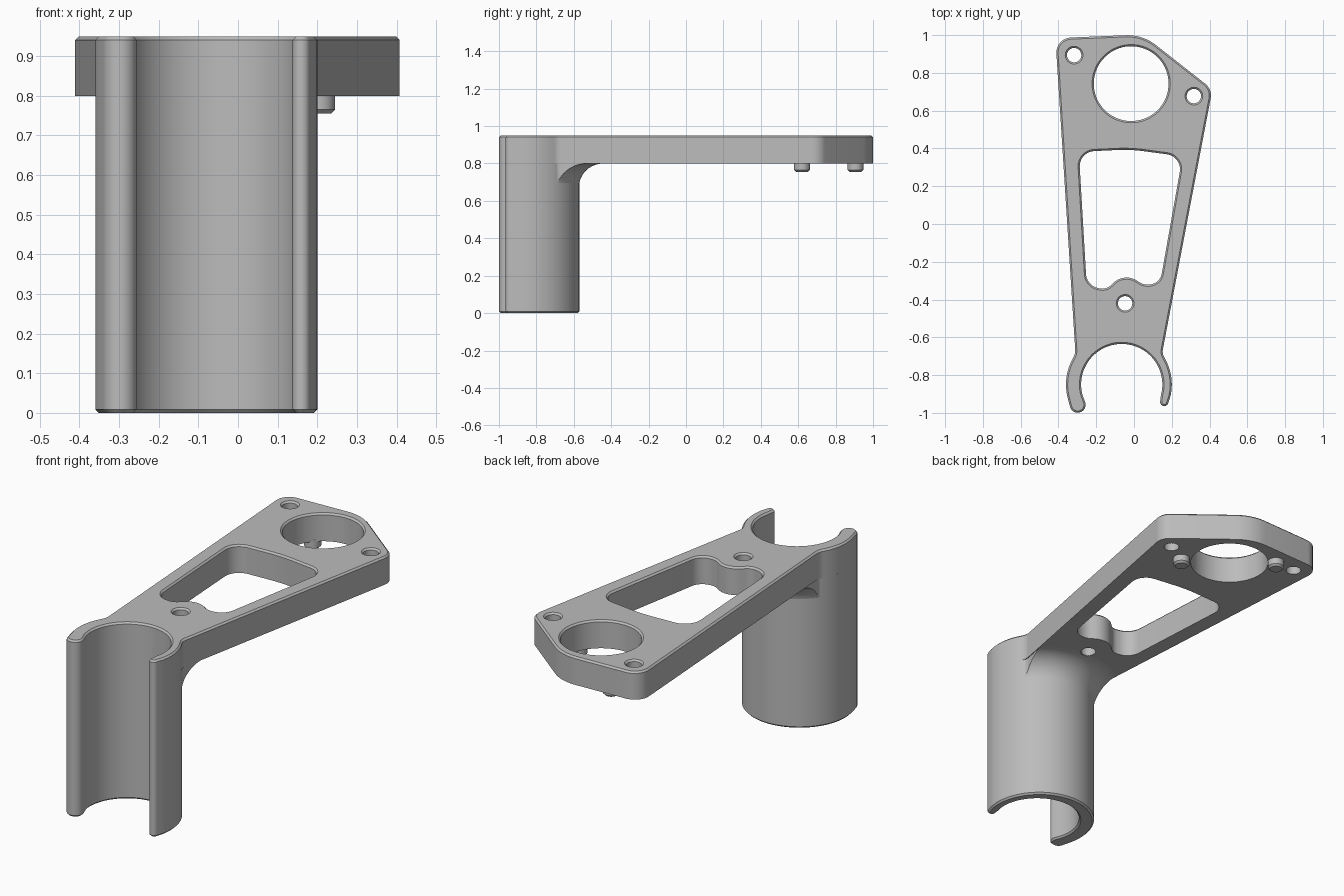
import bpy, bmesh
from math import cos, sin, radians, tan, pi
from mathutils import Vector

if "Cube" in bpy.data.objects:
    bpy.data.objects.remove(bpy.data.objects["Cube"])

grey = bpy.data.materials.new("plain_grey")
grey.use_nodes = True
COLOUR = (0.5, 0.5, 0.5, 1)
grey.diffuse_color = COLOUR
grey.node_tree.nodes["Principled BSDF"].inputs["Base Color"].default_value = COLOUR


def arc(cx, cy, r, start, end, n=24):
    """Points on an arc, angles in degrees."""
    angles = [radians(start + (end - start) * i / n) for i in range(n + 1)]
    return [Vector((cx + r * cos(a), cy + r * sin(a))) for a in angles]


def circle(cx, cy, r, n=48):
    return arc(cx, cy, r, 0, 360, n)[:-1]


def rounded(corners, before, after, n=10):
    """Fillet each (x, y, radius) corner of a path between two end points."""
    pts = [before] + [Vector(c[:2]) for c in corners] + [after]
    out = []
    for i, (_, _, r) in enumerate(corners, 1):
        p = pts[i]
        a, b = (pts[i - 1] - p).normalized(), (pts[i + 1] - p).normalized()
        half = a.angle(b) / 2
        centre = p + (a + b).normalized() * (r / sin(half))
        u = p + a * (r / tan(half)) - centre
        v = p + b * (r / tan(half)) - centre
        sweep = pi - 2 * half
        for k in range(n + 1):
            t = k / n
            out.append(centre + (u * sin((1 - t) * sweep) + v * sin(t * sweep)) / sin(sweep))
    return out


def inset(loop, d):
    """Offset a loop to its left by d."""
    out = []
    for i, p in enumerate(loop):
        a = (p - loop[i - 1]).normalized()
        b = (loop[(i + 1) % len(loop)] - p).normalized()
        na, nb = Vector((-a.y, a.x)), Vector((-b.y, b.x))
        m = (na + nb).normalized()
        out.append(p + m * (d / max(m.dot(na), 0.5)))
    return out


def solid(name, outer, holes, levels):
    """Stack (z, inset) copies of an outline with holes and cap both ends."""
    bm = bmesh.new()
    first, last = [], []
    for loop in [outer] + [h[::-1] for h in holes]:
        rings = [[bm.verts.new((p.x, p.y, z)) for p in inset(loop, d)] for z, d in levels]
        n = len(loop)
        for lo, hi in zip(rings, rings[1:]):
            for i in range(n):
                j = (i + 1) % n
                bm.faces.new((lo[i], lo[j], hi[j], hi[i]))
        for ring, store in ((rings[0], first), (rings[-1], last)):
            store += [bm.edges.get((ring[i - 1], ring[i])) for i in range(n)]
    for edges in (first, last):
        bmesh.ops.triangle_fill(bm, edges=edges, use_beauty=True, normal=(0, 0, 1))
    bmesh.ops.recalc_face_normals(bm, faces=bm.faces)
    mesh = bpy.data.meshes.new(name)
    bm.to_mesh(mesh)
    bm.free()
    mesh.materials.append(grey)
    obj = bpy.data.objects.new(name, mesh)
    bpy.context.collection.objects.link(obj)
    return obj


def shade(obj):
    bpy.ops.object.select_all(action='DESELECT')
    obj.select_set(True)
    bpy.context.view_layer.objects.active = obj
    bpy.ops.object.shade_smooth_by_angle(angle=radians(30))


# Clip cross-section pieces: bore, two rounded tips and the outer wall
OX, OY, OR = -0.08, -0.85, 0.28
bore = arc(-0.065, OY, 0.215, 195, -15, 48)
right_tip = arc(0.16, -0.942, 0.022, 165, 345, 14)
left_tip = arc(-0.298, -0.957, 0.042, 195, 375, 16)
clip_outline = bore + right_tip + arc(OX, OY, OR, -12, 195, 64) + left_tip

# Arm outline, running into the clip wall on both sides
wall_right = arc(OX, OY, OR, -12, 28, 14)
wall_left = arc(OX, OY, OR, 152, 195, 14)
arm_corners = [(0.149, -0.684, 0.06), (0.415, 0.713, 0.08), (0.045, 1.003, 0.24),
               (-0.416, 0.984, 0.08), (-0.31, -0.686, 0.08)]
arm_outline = (bore + right_tip + wall_right
               + rounded(arm_corners, wall_right[-1], wall_left[0])
               + wall_left + left_tip)

# Window with a bump around the screw hole
window_corners = [(-0.292, 0.382, 0.08), (-0.25, -0.332, 0.08), (-0.145, -0.345, 0.06),
                  (-0.05, -0.257, 0.1), (0.05, -0.322, 0.08), (0.137, -0.318, 0.07),
                  (0.257, 0.358, 0.08), (-0.02, 0.395, 0.8)]
window = rounded(window_corners, Vector(window_corners[-1][:2]), Vector(window_corners[0][:2]))
holes = [window, circle(-0.015, 0.743, 0.198, 72), circle(-0.317, 0.894, 0.038),
         circle(0.317, 0.677, 0.038), circle(-0.047, -0.42, 0.038)]

UNDER, TOP, EDGE = 0.8, 0.95, 0.009
arm = solid("arm_plate", arm_outline, holes, [(UNDER, 0), (TOP - EDGE, 0), (TOP, EDGE)])
clip = solid("clip_sleeve", clip_outline, [], [(0, EDGE), (EDGE, 0), (UNDER, 0)])

# Flared fillet under the arm, trimmed to the arm outline
R = 0.13
flare_levels = [(UNDER - R + R * sin(a), -R * (1 - cos(a)))
                for a in [radians(9 * i) for i in range(11)]]
flare_levels.append((UNDER + 0.02, -R))
flare = solid("clip_fillet", circle(OX, OY, OR - 0.003, 96), [], flare_levels)
trim = solid("fillet_trim", arm_outline, holes, [(0.5, 0.004), (0.9, 0.004)])
trim.hide_render = True
mod = flare.modifiers.new("trim", 'BOOLEAN')
mod.operation, mod.object, mod.solver = 'INTERSECT', trim, 'EXACT'
bpy.context.view_layer.objects.active = flare
bpy.ops.object.modifier_apply(modifier=mod.name)
bpy.data.objects.remove(trim)

# Locating pins under the arm
pins = [solid(f"{side}_pin", circle(x, y, 0.042, 32), [],
              [(0.755, 0.01), (0.765, 0), (UNDER + 0.01, 0)])
        for side, x, y in (("left", 0.203, 0.62), ("right", -0.19, 0.906))]

for part in [arm, clip, flare] + pins:
    shade(part)
